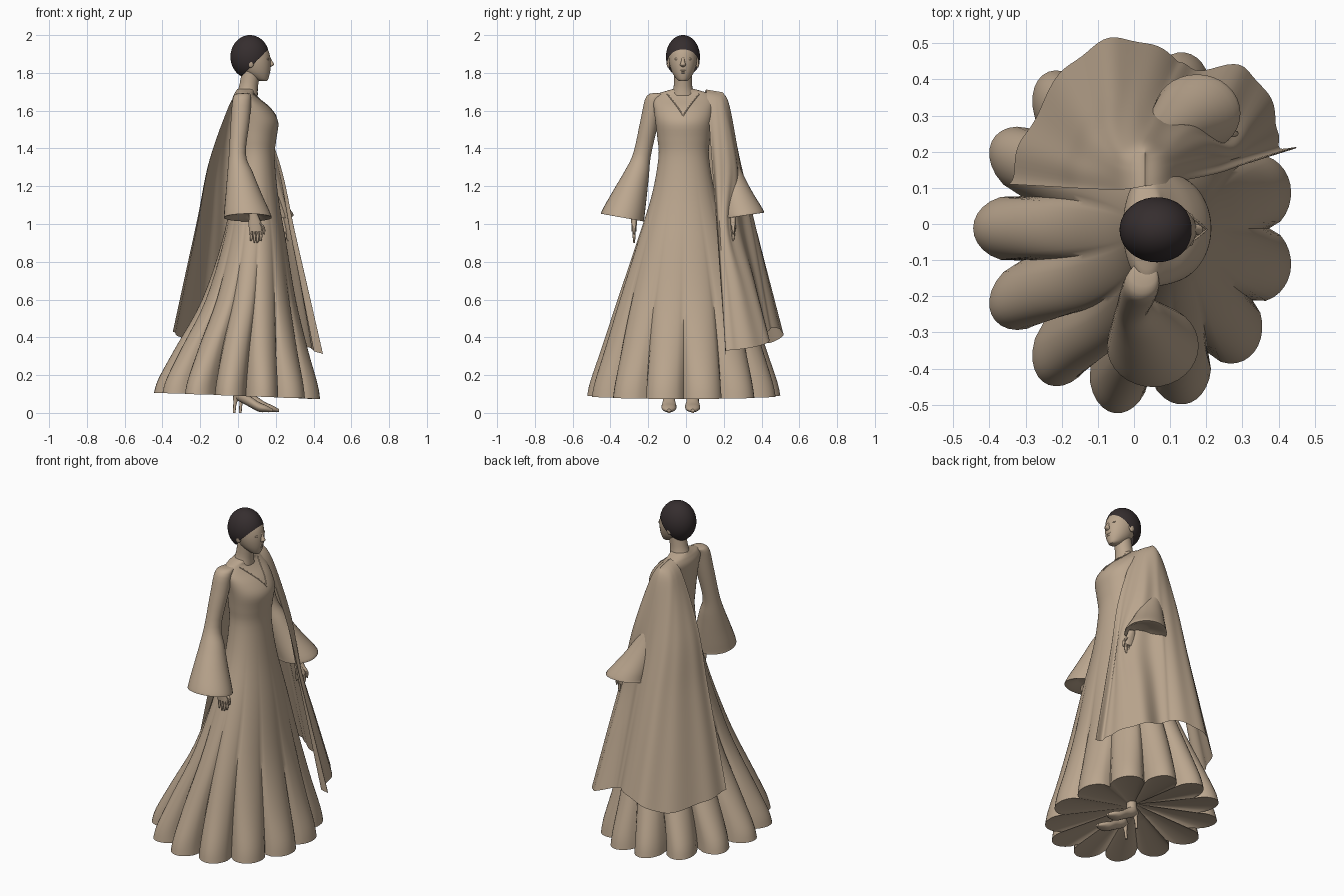
import bpy, bmesh, math
from mathutils import Vector
from mathutils.bvhtree import BVHTree

if "Cube" in bpy.data.objects:
    bpy.data.objects.remove(bpy.data.objects["Cube"])


def material(name, rgb):
    m = bpy.data.materials.new(name)
    m.diffuse_color = (*rgb, 1)
    m.use_nodes = True
    m.node_tree.nodes["Principled BSDF"].inputs["Base Color"].default_value = m.diffuse_color
    return m


TAN = material("warm tan", (0.50, 0.385, 0.275))
DARK = material("dark hair brown", (0.036, 0.027, 0.028))


def finish(name, bm, mat, angle=45):
    bmesh.ops.recalc_face_normals(bm, faces=bm.faces)
    me = bpy.data.meshes.new(name)
    bm.to_mesh(me)
    bm.free()
    me.materials.append(mat)
    me.polygons.foreach_set("use_smooth", [True] * len(me.polygons))
    me.set_sharp_from_angle(angle=math.radians(angle))
    ob = bpy.data.objects.new(name, me)
    bpy.context.collection.objects.link(ob)
    return ob


def spline(keys, u):
    """Smooth curve through the keys, u from 0 to 1."""
    n = len(keys) - 1
    i = min(int(u * n), n - 1)
    t = u * n - i
    p = [Vector(keys[min(max(i + k, 0), n)]) for k in (-1, 0, 1, 2)]
    return 0.5 * (2 * p[1] + (p[2] - p[0]) * t + (2 * p[0] - 5 * p[1] + 4 * p[2] - p[3]) * t * t
                  + (3 * p[1] - p[0] - 3 * p[2] + p[3]) * t ** 3)


def grid(name, rows, mat, closed=True, caps=(False, False), angle=45):
    """Skin a list of equal-length point rows."""
    bm = bmesh.new()
    vs = [[bm.verts.new(p) for p in r] for r in rows]
    n = len(rows[0])
    for a, b in zip(vs, vs[1:]):
        for i in range(n if closed else n - 1):
            j = (i + 1) % n
            bm.faces.new((a[i], a[j], b[j], b[i]))
    if caps[0]:
        bm.faces.new(vs[0])
    if caps[1]:
        bm.faces.new(vs[-1])
    return finish(name, bm, mat, angle)


def tube(name, keys, mat=TAN, n=24, steps=4, caps=(True, True), along_x=False, tilt=0):
    """Loft of ellipses: keys are (x, y, z, radius 1, radius 2)."""
    rows = []
    total = (len(keys) - 1) * steps
    for k in range(total + 1):
        x, y, z, a, b = spline(keys, k / total)
        ring = []
        for i in range(n):
            t = 2 * math.pi * i / n
            c, s = a * math.cos(t), b * math.sin(t)
            ring.append((x, y + c, z + s) if along_x else (x + c, y + s, z + tilt * s))
        rows.append(ring)
    return grid(name, rows, mat, True, caps)


def ball(name, loc, size, mat=TAN, seg=20):
    bm = bmesh.new()
    bmesh.ops.create_uvsphere(bm, u_segments=seg, v_segments=seg // 2 + 2, radius=1)
    for v in bm.verts:
        v.co = Vector(a * b for a, b in zip(v.co, size)) + Vector(loc)
    return finish(name, bm, mat)


# Gown: fitted bodice running into a skirt of 13 rounded pleats
# keys: z, centre x, radius x, radius y, pleat depth
GOWN = [(.09, 0, .445, .515, 1), (.17, .005, .425, .497, .95), (.35, .025, .35, .435, .62),
        (.60, .06, .25, .352, .3), (.90, .085, .172, .25, .1), (1.15, .09, .123, .17, .02),
        (1.35, .09, .104, .134, 0), (1.45, .092, .111, .139, 0), (1.54, .093, .12, .15, 0),
        (1.61, .072, .102, .158, 0), (1.66, .045, .075, .16, 0), (1.69, .036, .055, .135, 0),
        (1.705, .04, .05, .09, 0), (1.715, .045, .048, .055, 0)]
PLEATS, PER = 13, 12


def gown_ring(z, cx, rx, ry, depth):
    ring = []
    for i in range(PLEATS * PER):
        u = (i % PER) / PER - .5
        t = math.pi + 2 * math.pi * (i / PER - .5) / PLEATS
        amp = max(depth, 0) * (.22 - .06 * math.cos(t))
        f = 1 - amp * (1 - max(math.cos(math.pi * u), 0) ** .6)
        low = -.02 * math.cos(t) * max(0, 1 - z / .5)
        ring.append((cx + rx * f * math.cos(t), -.012 + ry * f * math.sin(t), z + low))
    return ring


# underside of the hem first, then the outside
rows = [gown_ring(.17 - .08 * k / 6, 0, .445 * k / 6, .515 * k / 6, 1) for k in (.3, 2, 4, 5.5)]
steps = (len(GOWN) - 1) * 4
for k in range(steps + 1):
    z, cx, rx = spline([g[:3] for g in GOWN], k / steps)
    ry, depth, _ = spline([(g[3], g[4], 0) for g in GOWN], k / steps)
    rows.append(gown_ring(z, cx, rx, ry, depth))
gown = grid("gown", rows, TAN, True, (True, True), 50)

# V neckline trim, laid on the bodice
me = gown.data
tree = BVHTree.FromPolygons([v.co for v in me.vertices], [p.vertices for p in me.polygons])
cu = bpy.data.curves.new("neckline", 'CURVE')
cu.dimensions = '3D'
cu.bevel_depth = .003
sp = cu.splines.new('POLY')
sp.points.add(24)
for i, p in enumerate(sp.points):
    y = (i - 12) / 12 * .085
    z = 1.57 + .118 * abs(y / .085) ** .85
    hit = tree.ray_cast(Vector((1, y - .015, z)), Vector((-1, 0, 0)))[0]
    p.co = (*hit, 1)
cu.materials.append(TAN)
bpy.context.collection.objects.link(bpy.data.objects.new("neckline", cu))

# Bell sleeves, closed underneath
tube("right_sleeve", [(.03, -.12, 1.69, .03, .02), (.022, -.163, 1.67, .048, .045),
                      (.012, -.192, 1.55, .05, .047), (-.003, -.232, 1.37, .045, .046),
                      (.012, -.26, 1.27, .068, .064), (.03, -.297, 1.16, .095, .089),
                      (.05, -.333, 1.05, .124, .112), (.052, -.333, 1.035, .118, .106),
                      (.06, -.31, 1.06, .05, .045)],
     n=32, tilt=-.18)
tube("left_sleeve", [(.03, .1, 1.67, .03, .02), (.025, .15, 1.65, .045, .04),
                     (.03, .18, 1.55, .05, .045), (.05, .217, 1.37, .045, .045),
                     (.082, .238, 1.27, .064, .058), (.125, .27, 1.16, .09, .08),
                     (.172, .303, 1.06, .117, .105), (.174, .303, 1.045, .112, .1),
                     (.2, .28, 1.07, .05, .045)],
     n=32, tilt=.15)

# Hands with fingers
for side, hx, hy in (("right", .09, -.275), ("left", .235, .25)):
    tube(side + "_palm", [(hx - .01, hy, 1.06, .02, .017),
                          (hx, hy, 1.0, .034, .015), (hx + .004, hy, .96, .034, .013)], n=14)
    for i in range(4):
        fx = hx - .022 + i * .017
        tube(f"{side}_finger_{i + 1}", [(fx, hy, .97, .009, .009), (fx + .003, hy, .935, .008, .008),
                                        (fx, hy, .9 + .01 * (i in (0, 3)), .004, .004)], n=8, steps=2)
    tube(side + "_thumb", [(hx + .02, hy, 1.01, .01, .01), (hx + .045, hy, .98, .009, .009),
                           (hx + .048, hy, .945, .004, .004)], n=8, steps=2)

# Shawl draped over the left shoulder and upper arm, hem running front to back
HEM = [(.45, .21, .31), (.40, .22, .33), (.39, .31, .34), (.31, .43, .37), (.16, .43, .43),
       (.10, .47, .45), (-.04, .515, .42), (-.18, .44, .37), (-.3, .25, .40), (-.345, .11, .43)]
CREST = [(.105, .115, 1.635), (.10, .165, 1.63), (.085, .205, 1.62), (.03, .232, 1.62),
         (-.03, .205, 1.62), (-.045, .16, 1.63), (-.04, .095, 1.64)]
rows = []
NS, NT = 80, 40
for i in range(NS + 1):
    s = i / NS
    hem, crest = spline(HEM, s), spline(CREST, s)
    hem += Vector((hem.x, hem.y, 0)).normalized() * .006 * math.sin(s * 2 * math.pi * 9)
    apex = Vector((.03, .105 + .09 * math.sin(math.pi * s), 1.712 - .015 * math.sin(math.pi * s)))
    # full at front and back, tucked behind the hand
    out = Vector((.035 * math.cos(math.pi * s), 0, 0))
    tuck = Vector((.03, -.07, 0)) * max(0, 1 - abs(s - .3) / .2)
    keys = [apex, crest, crest.lerp(hem, .25) + out, crest.lerp(hem, .5) + out * .6 + tuck,
            crest.lerp(hem, .75) + out * .3 + tuck * .5, hem]
    rows.append([spline(keys, k / NT) for k in range(NT + 1)])
grid("shawl", rows, TAN, False, angle=60)

# Neck and head
CY = -.016
tube("neck", [(.045, CY, 1.68, .06, .065), (.056, CY, 1.73, .05, .049), (.072, CY, 1.82, .05, .048)])
tube("head", [(.135, CY, 1.757, .018, .018), (.123, CY, 1.768, .037, .034), (.102, CY, 1.8, .067, .056),
              (.09, CY, 1.84, .083, .07), (.08, CY, 1.88, .091, .076), (.068, CY, 1.92, .092, .076),
              (.06, CY, 1.955, .075, .062), (.06, CY, 1.98, .04, .035)], n=32)
tube("nose", [(.164, CY, 1.885, .006, .006), (.171, CY, 1.86, .012, .01),
              (.176, CY, 1.843, .015, .015), (.165, CY, 1.832, .008, .01)], n=12)
ball("upper_lip", (.16, CY, 1.812), (.013, .022, .006))
ball("lower_lip", (.158, CY, 1.801), (.013, .019, .006))
for side, d in (("right", -1), ("left", 1)):
    ball(side + "_ear", (.068, CY + d * .077, 1.855), (.017, .01, .028))
    ball(side + "_eyelid", (.155, CY + d * .031, 1.873), (.01, .014, .007))

# Short hair cap, trimmed along a slanting hairline
bm = bmesh.new()
bmesh.ops.create_uvsphere(bm, u_segments=40, v_segments=28, radius=1)
for v in bm.verts:
    v.co = Vector((.063 + .103 * v.co.x, CY + .09 * v.co.y, 1.885 + .115 * v.co.z))
bmesh.ops.bisect_plane(bm, geom=bm.verts[:] + bm.edges[:] + bm.faces[:], plane_co=(.01, 0, 1.775),
                       plane_no=(1.0, 0, -1), clear_outer=True)
finish("hair", bm, DARK)

# High-heeled shoes with ankles
for side, x, y in (("right", -.02, -.09), ("left", .012, .035)):
    tube(side + "_shoe", [(x - .005, y, .095, .012, .015), (x + .03, y, .093, .031, .034),
                          (x + .08, y, .062, .033, .03), (x + .13, y, .032, .04, .026),
                          (x + .17, y, .022, .034, .018), (x + .205, y, .012, .01, .008)],
         n=16, along_x=True)
    tube(side + "_heel", [(x, y, 0, .007, .007), (x + .004, y, .05, .009, .009),
                          (x + .014, y, .09, .02, .02)], n=12)
    tube(side + "_ankle", [(x + .035, y, .09, .032, .028), (x + .035, y, .13, .028, .027),
                           (x + .04, y, .18, .03, .028)], n=16)
